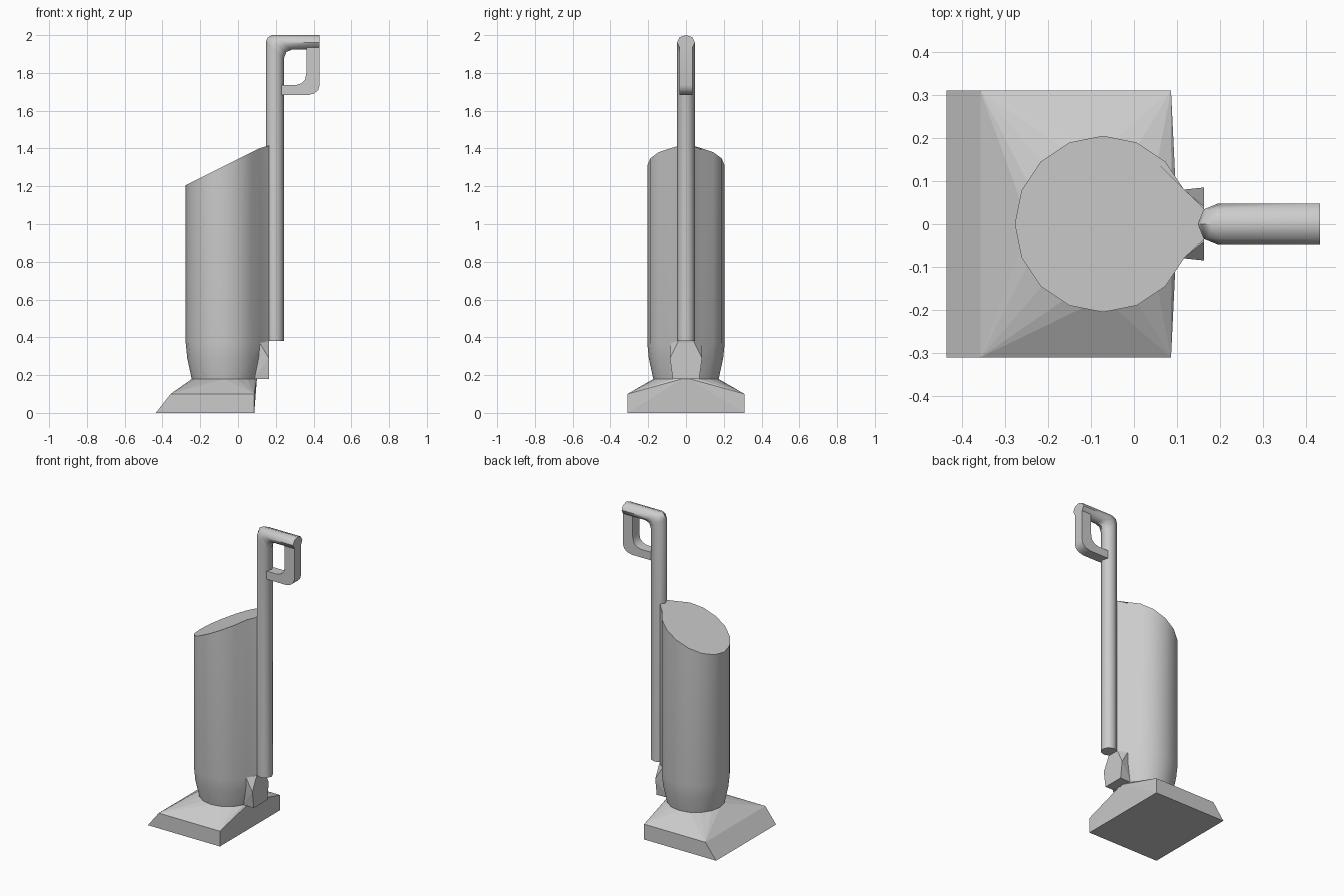
import bpy, bmesh, math

if "Cube" in bpy.data.objects:
    bpy.data.objects.remove(bpy.data.objects["Cube"])


def finish(bm, name, angle):
    bmesh.ops.recalc_face_normals(bm, faces=bm.faces)
    me = bpy.data.meshes.new(name)
    bm.to_mesh(me)
    bm.free()
    ob = bpy.data.objects.new(name, me)
    bpy.context.collection.objects.link(ob)
    bpy.ops.object.select_all(action='DESELECT')
    ob.select_set(True)
    bpy.context.view_layer.objects.active = ob
    if angle:
        bpy.ops.object.shade_smooth_by_angle(angle=math.radians(angle))
    return ob


def loft(name, rings, angle=30):
    bm = bmesh.new()
    vs = [[bm.verts.new(p) for p in r] for r in rings]
    n = len(vs[0])
    for a, b in zip(vs, vs[1:]):
        for i in range(n):
            j = (i + 1) % n
            bm.faces.new((a[i], a[j], b[j], b[i]))
    bm.faces.new(vs[0])
    bm.faces.new(vs[-1])
    return finish(bm, name, angle)


def hull(name, points):
    bm = bmesh.new()
    for p in points:
        bm.verts.new(p)
    res = bmesh.ops.convex_hull(bm, input=bm.verts)
    loose = [v for v in bm.verts if not v.link_faces]
    bmesh.ops.delete(bm, geom=loose, context='VERTS')
    bmesh.ops.dissolve_limit(bm, angle_limit=0.01, verts=bm.verts, edges=bm.edges)
    return finish(bm, name, 0)


def bar(name, sections, shape, angle):
    # each section: outer and inner (x, z); shape: (blend outer->inner, y)
    rings = [[(o[0] + (i[0] - o[0]) * t, y, o[1] + (i[1] - o[1]) * t)
              for t, y in shape] for o, i in sections]
    return loft(name, rings, angle)


CX = -0.072


def outline(r, fin_x, fin_y):
    # 16-sided circle whose back corner is drawn out into a fin
    pts = [(CX + r * math.cos(k * math.pi / 8), r * math.sin(k * math.pi / 8))
           for k in range(1, 16)]
    return pts + [(fin_x, -fin_y), (fin_x, fin_y)]


low = outline(0.172, 0.10, 0.02)
mid = outline(0.197, 0.14, 0.035)
full = outline(0.205, 0.163, 0.035)

# floor head
head = [(x, s * 0.31, z) for s in (-1, 1)
        for x, z in ((-0.435, 0), (0.086, 0), (-0.357, 0.1), (0.086, 0.1))]
hull("floor_head", head + [(x, y, 0.18) for x, y in low])

# canister body with slanted top
loft("canister_body", [
    [(x, y, 0.175) for x, y in low],
    [(x, y, 0.29) for x, y in mid],
    [(x, y, 0.37) for x, y in full],
    [(x, y, min(1.415, 1.205 + 0.5 * (x + 0.277))) for x, y in full]])

# hinge bracket behind the canister
hull("hinge_bracket", [(x, s * y, z) for s in (-1, 1) for x, y, z in (
    (0.08, 0.066, 0.18), (0.163, 0.07, 0.18), (0.10, 0.075, 0.29),
    (0.163, 0.085, 0.29), (0.115, 0.08, 0.37), (0.163, 0.04, 0.38))])

# handle rod, bent over at the top
octagon = [((1 - math.cos(k * math.pi / 4)) / 2, 0.048 * math.sin(k * math.pi / 4))
           for k in range(8)]
bar("handle_rod", [
    ((0.148, 0.38), (0.243, 0.38)),
    ((0.148, 1.965), (0.243, 1.875)),
    ((0.157, 1.988), (0.255, 1.910)),
    ((0.180, 2.0), (0.285, 1.923)),
    ((0.432, 2.0), (0.432, 1.923))], octagon, 50)

# hand grip closing the loop
bar("hand_grip", [
    ((0.432, 1.96), (0.362, 1.96)),
    ((0.432, 1.735), (0.362, 1.80)),
    ((0.425, 1.71), (0.355, 1.765)),
    ((0.405, 1.692), (0.335, 1.745)),
    ((0.370, 1.682), (0.305, 1.735)),
    ((0.230, 1.682), (0.230, 1.735))],
    [(0, -0.034), (1, -0.034), (1, 0.034), (0, 0.034)], 40)
